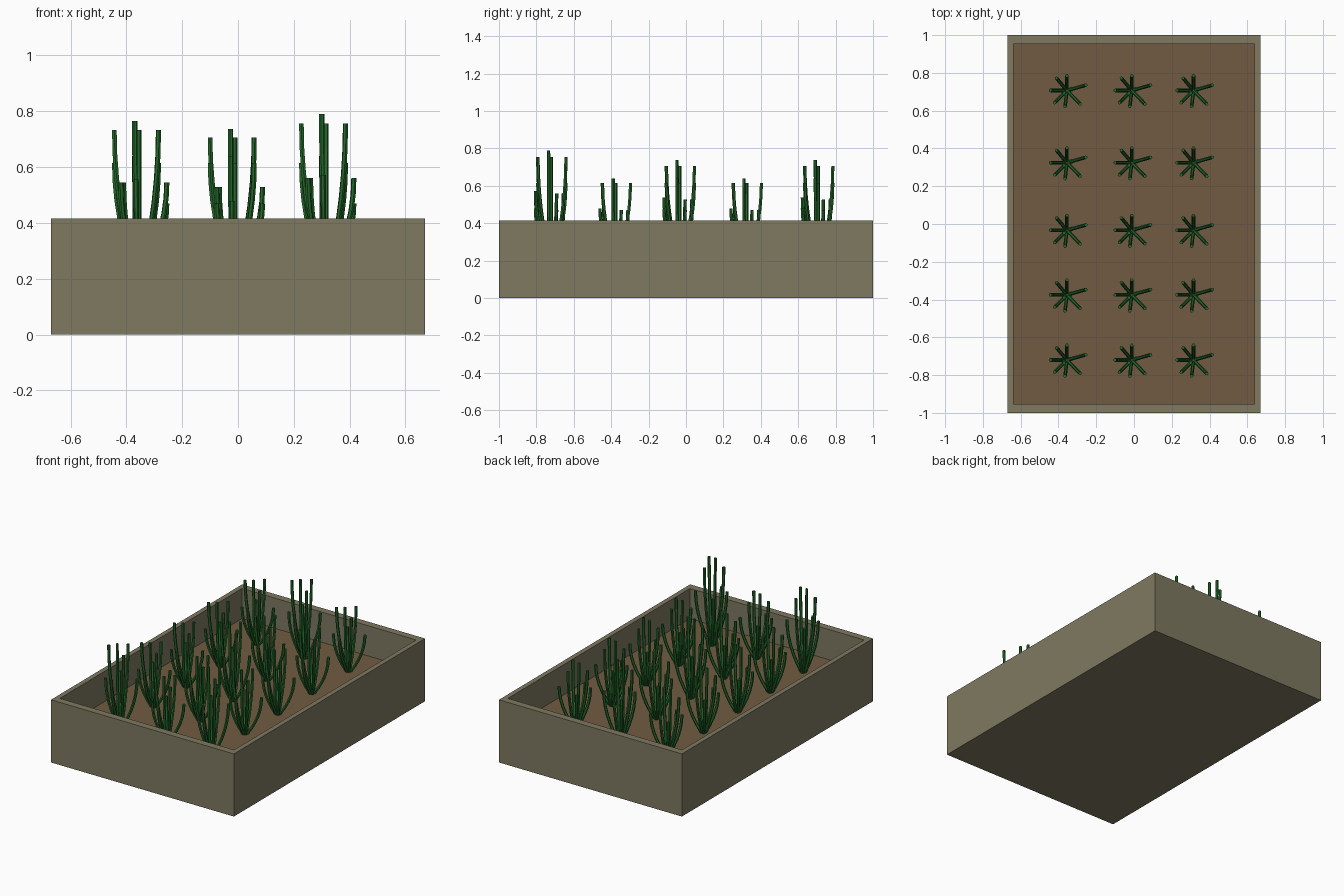
import bpy, bmesh, math
from mathutils import Vector

if "Cube" in bpy.data.objects:
    bpy.data.objects.remove(bpy.data.objects["Cube"])


def material(name, rgb):
    m = bpy.data.materials.new(name)
    m.diffuse_color = (*rgb, 1)
    m.use_nodes = True
    m.node_tree.nodes["Principled BSDF"].inputs["Base Color"].default_value = m.diffuse_color
    return m


PLANTER = material("olive_grey_wood", (0.212, 0.192, 0.120))
SOIL = material("brown_soil", (0.165, 0.104, 0.054))
LEAF = material("deep_green", (0.018, 0.145, 0.024))


def add_object(name, bm, mat):
    bmesh.ops.recalc_face_normals(bm, faces=bm.faces)
    me = bpy.data.meshes.new(name)
    bm.to_mesh(me)
    bm.free()
    me.materials.append(mat)
    ob = bpy.data.objects.new(name, me)
    bpy.context.collection.objects.link(ob)
    return ob


def box(bm, hx, hy, z0, z1):
    verts = bmesh.ops.create_cube(bm, size=1)["verts"]
    for v in verts:
        v.co = Vector((v.co.x * 2 * hx, v.co.y * 2 * hy, z1 if v.co.z > 0 else z0))


W, L, H, SOIL_Z = 0.67, 1.0, 0.415, 0.215
IW, IL = 0.638, 0.953

# Planter box: the top face is inset to a rim and sunk to a recess
bm = bmesh.new()
box(bm, W, L, 0, H)
bm.faces.ensure_lookup_table()
top = max(bm.faces, key=lambda f: f.calc_center_median().z)
inner = bmesh.ops.extrude_face_region(bm, geom=[top])
bmesh.ops.delete(bm, geom=[top], context='FACES_ONLY')
rim = [g for g in inner["geom"] if isinstance(g, bmesh.types.BMVert)]
for v in rim:
    v.co = Vector((math.copysign(IW, v.co.x), math.copysign(IL, v.co.y), H))
floor = [g for g in inner["geom"] if isinstance(g, bmesh.types.BMFace)]
sunk = bmesh.ops.extrude_face_region(bm, geom=floor)
bmesh.ops.delete(bm, geom=floor, context='FACES_ONLY')
for g in sunk["geom"]:
    if isinstance(g, bmesh.types.BMVert):
        g.co.z = SOIL_Z - 0.01
add_object("planter_box", bm, PLANTER)

# Soil slab
bm = bmesh.new()
box(bm, IW, IL, SOIL_Z - 0.01, SOIL_Z)
add_object("soil", bm, SOIL)

# Leaves of one plant: tip x, tip y, height as a fraction of the plant
LEAVES = [(-0.015, -0.015, 1.0),
          (-0.088, 0.0, 0.94), (0.070, -0.072, 0.94), (0.0, 0.078, 0.94),
          (0.100, 0.028, 0.60), (-0.055, 0.065, 0.60),
          (-0.065, -0.065, 0.60), (-0.010, -0.085, 0.62)]
SIDES, RINGS, RADIUS = 6, 6, 0.0095


def leaf(bm, tx, ty, height):
    # Tube that spreads at the bottom and straightens towards its tip
    d = Vector((tx, ty, 0))
    out = d.normalized()
    side = Vector((-out.y, out.x, 0))
    rings = []
    for i in range(RINGS + 1):
        t = i / RINGS
        start = out * 0.012
        c = start + (d - start) * (1 - (1 - t) ** 2) + Vector((0, 0, height * t))
        tangent = ((d - start) * 2 * (1 - t) + Vector((0, 0, height))).normalized()
        normal = side.cross(tangent)
        rings.append([bm.verts.new(c + RADIUS * (math.cos(a) * side + math.sin(a) * normal))
                      for a in (math.tau * k / SIDES for k in range(SIDES))])
    for a, b in zip(rings, rings[1:]):
        for k in range(SIDES):
            n = (k + 1) % SIDES
            bm.faces.new((a[k], a[n], b[n], b[k]))
    bm.faces.new(rings[0])
    bm.faces.new(rings[-1])


# Rows of plants, with top heights for each column
COLUMNS = (-0.355, -0.012, 0.315)
ROWS = [(-0.72, (0.765, 0.64, 0.79)), (-0.375, (0.64, 0.64, 0.64)),
        (-0.033, (0.64, 0.737, 0.64)), (0.325, (0.64, 0.64, 0.64)),
        (0.707, (0.64, 0.737, 0.64))]
for r, (y, tops) in enumerate(ROWS):
    for c, (x, z) in enumerate(zip(COLUMNS, tops)):
        bm = bmesh.new()
        for tx, ty, f in LEAVES:
            leaf(bm, tx, ty, f * (z - SOIL_Z))
        ob = add_object(f"plant_{r + 1}_{c + 1}", bm, LEAF)
        ob.location = (x, y, SOIL_Z)
